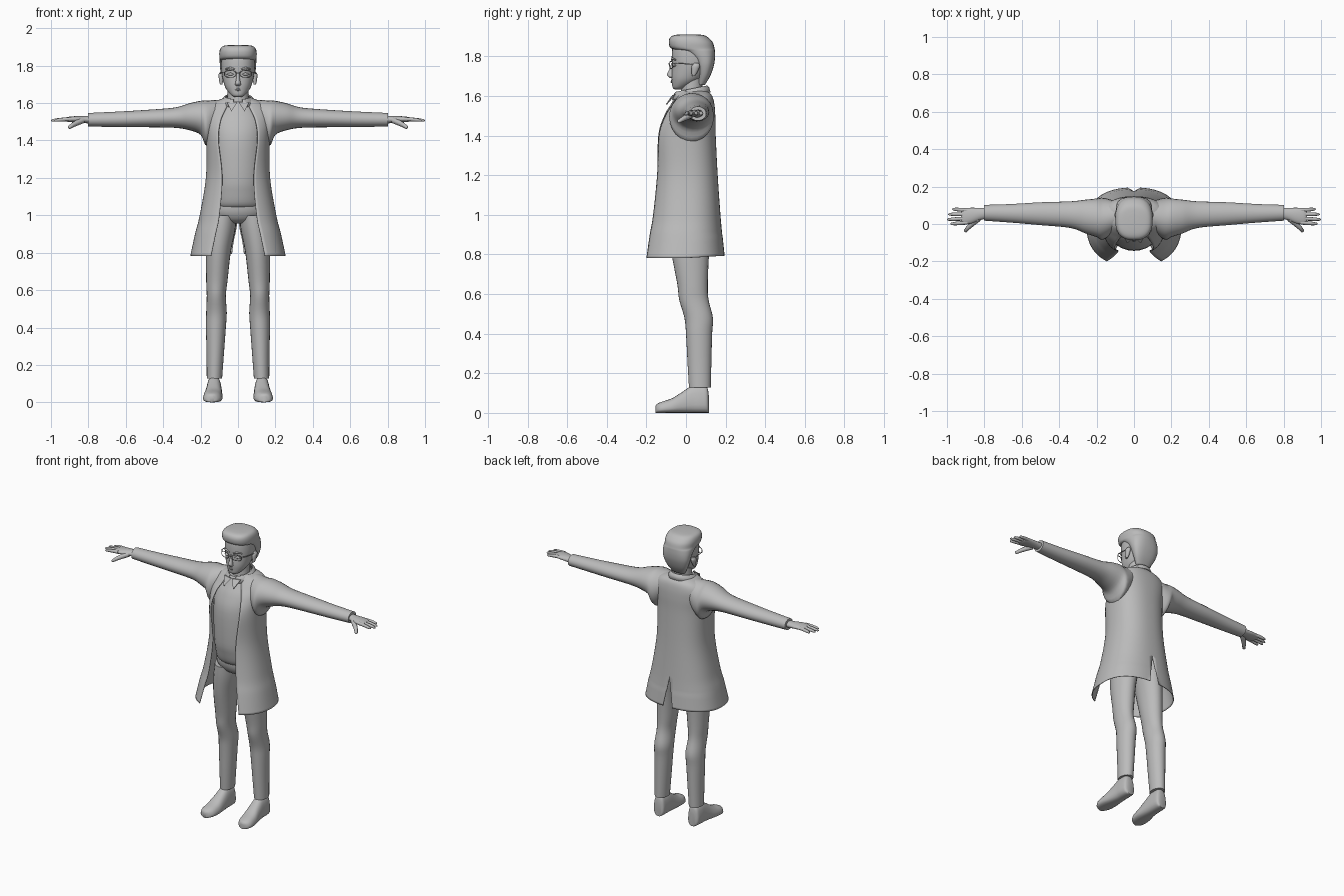
import bpy, bmesh, math
from mathutils import Vector

grey = bpy.data.materials.new("plain_grey")
grey.diffuse_color = (0.5, 0.5, 0.5, 1)


def spow(v, p):
    return math.copysign(abs(v) ** p, v)


def dense(rows, k=4):
    """Smoothly interpolate rows of section numbers."""
    out = []
    for i in range(len(rows) - 1):
        a, b, c, d = (rows[max(0, min(len(rows) - 1, i + j))] for j in (-1, 0, 1, 2))
        for s in range(k):
            t = s / k
            out.append([0.5 * (2 * q + (r - p) * t + (2 * p - 5 * q + 4 * r - u) * t * t
                               + (3 * q - p - 3 * r + u) * t ** 3)
                        for p, q, r, u in zip(a, b, c, d)])
    return out + [list(rows[-1])]


def loft(name, rings, mirror=False, closed=True, caps=True, thick=0, angle=50):
    bm = bmesh.new()
    vs = [[bm.verts.new(p) for p in ring] for ring in rings]
    n = len(vs[0])
    for r0, r1 in zip(vs, vs[1:]):
        for i in range(n if closed else n - 1):
            j = (i + 1) % n
            bm.faces.new((r0[i], r0[j], r1[j], r1[i]))
    if caps and closed:
        bm.faces.new(vs[0][::-1])
        bm.faces.new(vs[-1])
    bmesh.ops.recalc_face_normals(bm, faces=bm.faces)
    me = bpy.data.meshes.new(name)
    bm.to_mesh(me)
    bm.free()
    me.materials.append(grey)
    ob = bpy.data.objects.new(name, me)
    bpy.context.collection.objects.link(ob)
    bpy.ops.object.select_all(action='DESELECT')
    ob.select_set(True)
    bpy.context.view_layer.objects.active = ob
    bpy.ops.object.shade_smooth_by_angle(angle=math.radians(angle))
    if mirror:
        m = ob.modifiers.new("mirror", 'MIRROR')
        m.merge_threshold = 0.0005
    if thick:
        s = ob.modifiers.new("thickness", 'SOLIDIFY')
        s.thickness = thick
    return ob


def circle(n, p=1.0):
    return [(spow(math.cos(2 * math.pi * i / n), p), spow(math.sin(2 * math.pi * i / n), p))
            for i in range(n)]


def upright(name, rows, cx=0, p=1.0, n=28, **kw):
    """Rows: z, half width, front y, back y."""
    loft(name, [[(cx + w * c, (f + b) / 2 + (b - f) / 2 * s, z) for c, s in circle(n, p)]
                for z, w, f, b in dense(rows)], **kw)


def sideways(name, rows, n=24):
    """Rows: x, centre y, centre z, radius y, radius z; mirrored."""
    loft(name, [[(x, y + a * c, z + b * s) for c, s in circle(n)]
                for x, y, z, a, b in dense(rows)], mirror=True)


def tube(name, pts, radii, mirror=True, n=10):
    pts = [Vector(p) for p in pts]
    rings = []
    for i, (p, r) in enumerate(zip(pts, radii)):
        d = (pts[min(i + 1, len(pts) - 1)] - pts[max(i - 1, 0)]).normalized()
        u = d.cross(Vector((0, 0, 1)) if abs(d.z) < 0.9 else Vector((0, 1, 0))).normalized()
        v = d.cross(u)
        rings.append([p + r * (u * c + v * s) for c, s in circle(n)])
    loft(name, rings, mirror=mirror)


# Long coat: open front, slit at the back (z, half width, front y, back y, opening)
rows = [(.782, .255, -.20, .195, .145), (.9, .23, -.183, .183, .12), (1.0, .205, -.166, .174, .10),
        (1.2, .172, -.146, .16, .085), (1.4, .17, -.137, .15, .105), (1.5, .178, -.105, .148, .095),
        (1.56, .173, -.068, .143, .07), (1.6, .14, -.042, .132, .05), (1.625, .08, -.03, .11, .04)]
rings = []
for z, w, f, b, e in dense(rows, 6):
    p, c, n = 0.85, (f + b) / 2, 28
    a0 = math.asin(min(1, e / w) ** (1 / p))
    gap = max(0, (.98 - z) / .2) * .035
    ring = []
    for i in range(n + 1):
        a = a0 + (math.pi - a0) * i / n
        co = math.cos(a)
        y = c + (f - c) * spow(co / math.cos(a0), p) if co > 0 else c + (b - c) * abs(co) ** p
        x = w * max(0, math.sin(a)) ** p
        if i == n:
            x = 0
        ring.append((max(x, gap), y, z + max(0, y) * .06 * (z < .9)))
    rings.append(ring)
loft("coat_body", rings, mirror=True, closed=False, thick=.004)

# Sleeves
sideways("sleeve", [(.05, .05, 1.55, .05, .073), (.10, .042, 1.53, .08, .088),
                    (.165, .028, 1.492, .112, .122), (.2, .033, 1.521, .103, .091),
                    (.26, .04, 1.527, .09, .072), (.34, .05, 1.522, .071, .054),
                    (.5, .055, 1.517, .061, .046), (.65, .057, 1.513, .05, .041),
                    (.803, .06, 1.511, .042, .036)])

# Shirt
upright("shirt", [(1.035, .12, -.085, .10), (1.06, .135, -.112, .11), (1.12, .14, -.13, .12),
                  (1.2, .145, -.142, .13), (1.4, .15, -.14, .13), (1.5, .15, -.11, .125),
                  (1.56, .12, -.075, .115), (1.61, .075, -.045, .10)])

# Trousers
upright("trouser_hips", [(.955, .05, -.03, .08), (.975, .12, -.07, .11), (1.02, .15, -.095, .125),
                         (1.08, .14, -.10, .12)])
leg = [(.128, .126, .07, .041, .055), (.25, .122, .068, .046, .06), (.4, .118, .066, .053, .066),
       (.48, .115, .064, .055, .072), (.57, .116, .04, .051, .074), (.65, .113, .033, .057, .077),
       (.8, .105, .022, .066, .094), (.92, .09, .02, .075, .105), (1.0, .08, .02, .074, .108)]
loft("trouser_leg", [[(x + a * c, y + b * s, z) for c, s in circle(24)]
                     for z, x, y, a, b in dense(leg)], mirror=True)

# Shoes (y, centre x, half width, top)
shoe = [(.115, .125, .022, .09), (.105, .127, .036, .132), (.07, .128, .04, .14), (.03, .128, .041, .137),
        (-.02, .13, .045, .105), (-.07, .134, .05, .074), (-.12, .138, .047, .057),
        (-.145, .14, .032, .046), (-.154, .14, .012, .034)]
loft("shoe", [[(x + w * c * (1 - .18 * s), y, t / 2 + t / 2 * s) for c, s in circle(20, .75)]
              for y, x, w, t in dense(shoe)], mirror=True)

# Hands
sideways("palm", [(.77, .058, 1.511, .028, .022), (.82, .054, 1.512, .032, .019),
                  (.87, .045, 1.513, .042, .017), (.91, .041, 1.513, .043, .013),
                  (.925, .041, 1.512, .034, .007)])
for name, y0, x1, y1 in (("index_finger", .008, .982, .0), ("middle_finger", .03, 1.0, .024),
                         ("ring_finger", .052, .994, .052), ("little_finger", .073, .972, .08)):
    ts = (0, .35, .7, .93, 1)
    tube(name, [(.89 + (x1 - .89) * t, y0 + (y1 - y0) * t, 1.514 - .008 * t * t) for t in ts],
         (.011, .0105, .0095, .007, .002))
tube("thumb", [(.83, .03, 1.508), (.86, .006, 1.495), (.885, -.018, 1.482), (.902, -.038, 1.47),
               (.906, -.042, 1.467)], (.016, .015, .012, .009, .002))

# Neck and head
upright("neck", [(1.57, .062, -.03, .095), (1.62, .056, -.025, .085), (1.70, .056, -.02, .085)])
upright("head", [(1.632, .018, -.055, -.025), (1.642, .036, -.067, .0), (1.67, .06, -.071, .055),
                 (1.70, .074, -.073, .09), (1.75, .086, -.07, .12), (1.80, .09, -.072, .132),
                 (1.85, .086, -.066, .128), (1.89, .06, -.04, .10)], p=.92)
upright("hair", [(1.655, .045, .06, .095), (1.70, .072, .062, .122), (1.75, .09, .052, .14),
                 (1.79, .096, .03, .146), (1.825, .098, -.02, .146), (1.84, .099, -.075, .144),
                 (1.87, .1, -.087, .135), (1.895, .092, -.08, .112), (1.907, .072, -.058, .088),
                 (1.911, .03, -.02, .05)], p=.8, angle=60)
upright("nose", [(1.69, .008, -.082, -.06), (1.698, .016, -.09, -.06), (1.708, .014, -.096, -.06),
                 (1.735, .009, -.084, -.06), (1.765, .008, -.074, -.06)], n=12)
upright("ear", [(1.70, .006, .03, .045), (1.72, .011, .028, .058), (1.75, .014, .028, .07),
                (1.765, .007, .04, .065)], cx=.09, n=14, mirror=True)

# Brows, eyelids and lips
tube("brow", [(.015, -.071, 1.779), (.04, -.069, 1.788), (.068, -.052, 1.782)], (.004, .006, .003))
tube("eye", [(.022, -.068, 1.752), (.04, -.063, 1.755), (.06, -.052, 1.753)], (.002, .009, .002))
for name, z, r in (("upper_lip", 1.677, .004), ("lower_lip", 1.67, .005)):
    tube(name, [(-.026, -.063, z), (0, -.073, z), (.026, -.063, z)], (.001, r, .001), mirror=False)

# Glasses
rim = [(.042 + .031 * c, -.083 + .016 * (1 + c) / 2, 1.756 + .018 * s) for c, s in circle(20, .7)]
tube("glasses_rim", rim + rim[:1], [.0022] * 21, n=6)
tube("glasses_bridge", [(-.012, -.084, 1.76), (0, -.088, 1.762), (.012, -.084, 1.76)],
     [.0022] * 3, mirror=False, n=6)
tube("glasses_temple", [(.072, -.068, 1.765), (.09, -.04, 1.765), (.095, .045, 1.758)], [.0025] * 3, n=6)

# Coat collar around the neck, rising to the back
rings = []
for w, d, dz in ((.098, .1, -.022), (.084, .092, .004), (.07, .082, .016), (.066, .076, .008)):
    ring = []
    for i in range(17):
        a = math.radians(18) + (math.pi - math.radians(18)) * i / 16
        y = .025 - d * math.cos(a)
        ring.append((w * math.sin(a) if i < 16 else 0, y, 1.615 + .2 * (y - .0) + dz))
    rings.append(ring)
loft("coat_collar", rings, mirror=True, closed=False, thick=.004)

# Shirt collar points
tri = [(.002, -.062, 1.605), (.06, -.052, 1.607), (.036, -.096, 1.556)]
loft("shirt_collar_point", [tri, [(x, y - .007, z) for x, y, z in tri]], mirror=True, angle=30)
